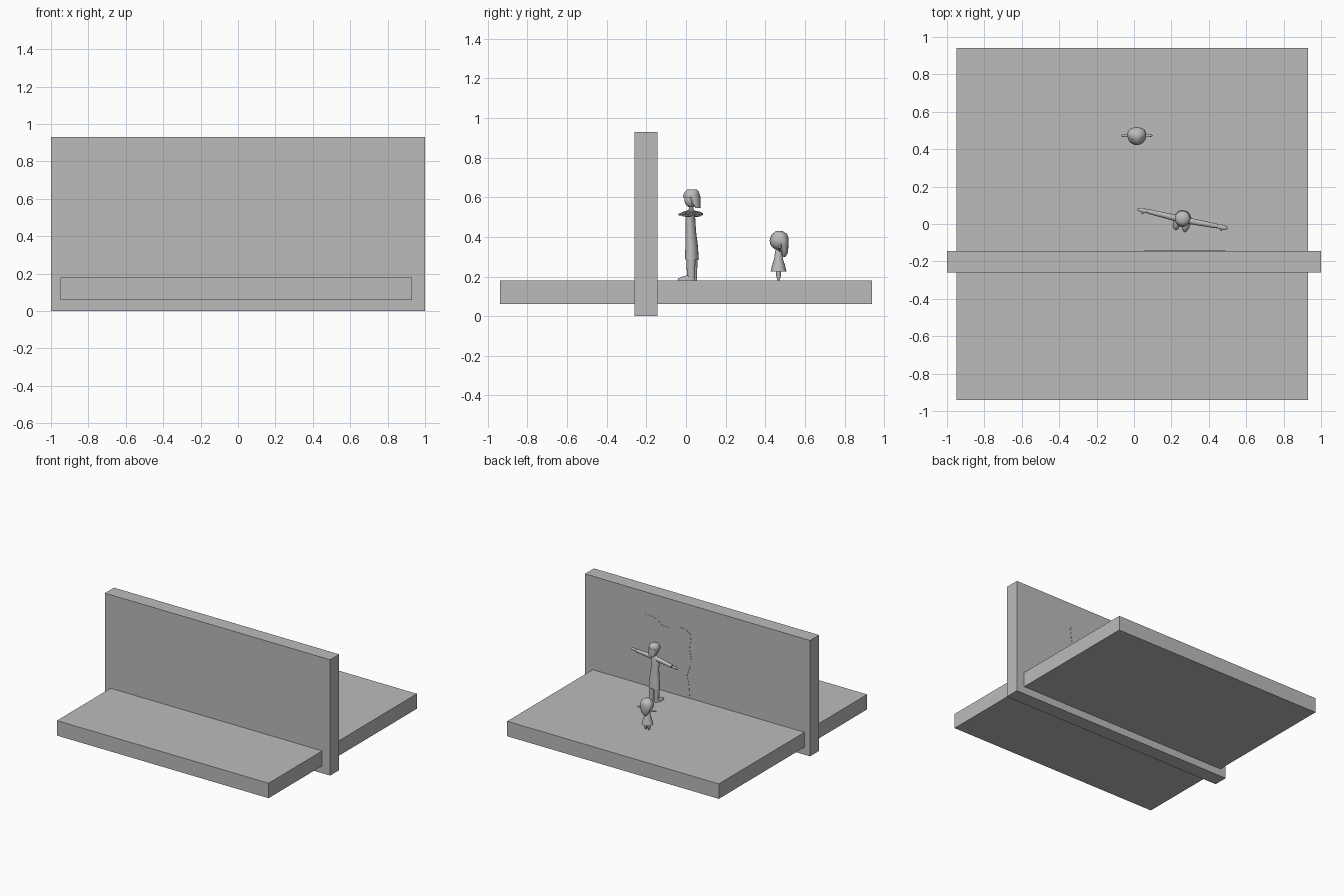
import bpy, bmesh, math
from mathutils import Matrix, Vector

if "Cube" in bpy.data.objects:
    bpy.data.objects.remove(bpy.data.objects["Cube"])

grey = bpy.data.materials.new("plain grey")
grey.use_nodes = True
grey.diffuse_color = (0.5, 0.5, 0.5, 1)
grey.node_tree.nodes["Principled BSDF"].inputs["Base Color"].default_value = (0.5, 0.5, 0.5, 1)


def finish(name, bm, matrix=Matrix(), smooth=False):
    bmesh.ops.recalc_face_normals(bm, faces=bm.faces)
    mesh = bpy.data.meshes.new(name)
    bm.to_mesh(mesh)
    bm.free()
    mesh.materials.append(grey)
    obj = bpy.data.objects.new(name, mesh)
    bpy.context.collection.objects.link(obj)
    obj.matrix_world = matrix
    if smooth:
        bpy.ops.object.select_all(action='DESELECT')
        obj.select_set(True)
        bpy.context.view_layer.objects.active = obj
        bpy.ops.object.shade_smooth_by_angle(angle=math.radians(50))
    return obj


def box(name, low, high):
    bm = bmesh.new()
    bmesh.ops.create_cube(bm, size=1)
    low, high = Vector(low), Vector(high)
    for v in bm.verts:
        v.co = (low + high) / 2 + v.co * (high - low)
    return finish(name, bm)


def loft(name, rings, matrix, x=0, sides=16):
    """Stack of ellipses, each given as (z, y centre, x radius, y radius)."""
    bm = bmesh.new()
    loops = []
    for z, yc, rx, ry in rings:
        turn = [math.tau * i / sides for i in range(sides)]
        loops.append([bm.verts.new((x + rx * math.cos(t), yc + ry * math.sin(t), z)) for t in turn])
    for a, b in zip(loops, loops[1:]):
        for i in range(sides):
            j = (i + 1) % sides
            bm.faces.new((a[i], a[j], b[j], b[i]))
    bm.faces.new(loops[0])
    bm.faces.new(loops[-1])
    return finish(name, bm, matrix, True)


def ball(name, centre, radii, matrix):
    bm = bmesh.new()
    bmesh.ops.create_uvsphere(bm, u_segments=16, v_segments=10, radius=1)
    for v in bm.verts:
        v.co = Vector(centre) + v.co * Vector(radii)
    return finish(name, bm, matrix, True)


def limb(name, start, end, r1, r2, matrix):
    start, end = Vector(start), Vector(end)
    axis = end - start
    bm = bmesh.new()
    bmesh.ops.create_cone(bm, cap_ends=True, segments=10, radius1=r1, radius2=r2, depth=axis.length)
    place = Matrix.Translation((start + end) / 2) @ axis.to_track_quat('Z', 'Y').to_matrix().to_4x4()
    bmesh.ops.transform(bm, matrix=place, verts=bm.verts)
    return finish(name, bm, matrix, True)


# Floor slab and upright wall
box("floor_slab", (-0.95, -0.94, 0.06), (0.93, 0.94, 0.18))
box("wall", (-1, -0.26, 0), (1, -0.145, 0.93))

# Ragged opening shape on the back of the wall
outline = [(0.46, 0.18), (0.47, 0.31), (0.49, 0.42), (0.465, 0.54), (0.48, 0.64),
           (0.49, 0.71), (0.47, 0.75), (0.42, 0.755), (0.36, 0.74), (0.31, 0.70),
           (0.26, 0.70), (0.15, 0.73), (0.10, 0.72), (0.055, 0.69), (0.07, 0.57),
           (0.05, 0.48), (0.09, 0.36), (0.075, 0.28), (0.065, 0.18)]
bm = bmesh.new()
face = bm.faces.new([bm.verts.new((x, -0.146, z)) for x, z in outline])
pushed = bmesh.ops.extrude_face_region(bm, geom=[face])["geom"]
bmesh.ops.translate(bm, vec=(0, 0.003, 0), verts=[v for v in pushed if isinstance(v, bmesh.types.BMVert)])
finish("ragged_opening", bm)

# Adult: coat, neck, head, hair and cap
adult = Matrix.Translation((0.26, 0.03, 0.18)) @ Matrix.Rotation(math.radians(-12), 4, 'Z')
loft("adult_coat", [(0.105, 0, 0.05, 0.034), (0.18, -0.002, 0.043, 0.031), (0.25, -0.006, 0.035, 0.026),
                    (0.31, -0.008, 0.04, 0.024), (0.345, -0.008, 0.038, 0.018),
                    (0.36, -0.006, 0.015, 0.012)], adult)
loft("adult_neck", [(0.35, -0.004, 0.012, 0.012), (0.385, -0.004, 0.011, 0.011)], adult)
ball("adult_head", (0, -0.006, 0.408), (0.032, 0.033, 0.04), adult)
loft("adult_hair", [(0.365, 0.032, 0.026, 0.01), (0.39, 0.02, 0.036, 0.024),
                    (0.425, 0.012, 0.038, 0.03)], adult)
loft("adult_cap", [(0.42, -0.003, 0.042, 0.043), (0.43, -0.002, 0.042, 0.043), (0.447, 0, 0.037, 0.036),
                   (0.458, 0, 0.026, 0.026)], adult)

# Adult limbs
for side, s in (("left", 1), ("right", -1)):
    limb(side + "_sleeve", (s * 0.025, -0.006, 0.338), (s * 0.19, -0.002, 0.335), 0.018, 0.013, adult)
    ball(side + "_hand", (s * 0.215, -0.002, 0.335), (0.032, 0.013, 0.008), adult)
    limb(side + "_thumb", (s * 0.2, -0.004, 0.335), (s * 0.218, -0.022, 0.333), 0.006, 0.004, adult)
    loft(side + "_leg", [(0.01, 0.002, 0.017, 0.02), (0.06, 0, 0.019, 0.022), (0.13, 0, 0.021, 0.024)],
         adult, s * 0.025, 12)
    loft(side + "_shoe", [(0, -0.024, 0.02, 0.046), (0.01, -0.022, 0.02, 0.044),
                          (0.02, -0.012, 0.015, 0.03), (0.026, 0, 0.012, 0.018)], adult, s * 0.025, 12)

# Child: dress, head and long hair
child = Matrix.Translation((0.015, 0.467, 0.18))
loft("child_dress", [(0.045, 0, 0.044, 0.04), (0.075, 0, 0.036, 0.033), (0.11, 0, 0.025, 0.022),
                     (0.15, 0, 0.02, 0.017), (0.165, 0, 0.012, 0.01)], child)
ball("child_head", (0, 0.003, 0.201), (0.05, 0.048, 0.048), child)
loft("child_hair", [(0.118, 0.028, 0.008, 0.006), (0.14, 0.032, 0.028, 0.016), (0.18, 0.025, 0.046, 0.025),
                    (0.21, 0.015, 0.051, 0.036), (0.235, 0.007, 0.04, 0.036),
                    (0.25, 0.003, 0.016, 0.016)], child)

# Child limbs
for side, s in (("left", 1), ("right", -1)):
    limb("child_" + side + "_arm", (s * 0.012, 0.006, 0.152), (s * 0.07, 0.006, 0.165), 0.008, 0.006, child)
    ball("child_" + side + "_hand", (s * 0.074, 0.006, 0.166), (0.009, 0.007, 0.006), child)
    loft("child_" + side + "_leg", [(0, 0, 0.006, 0.005), (0.02, 0, 0.01, 0.012), (0.05, 0, 0.012, 0.014)],
         child, s * 0.014, 10)
